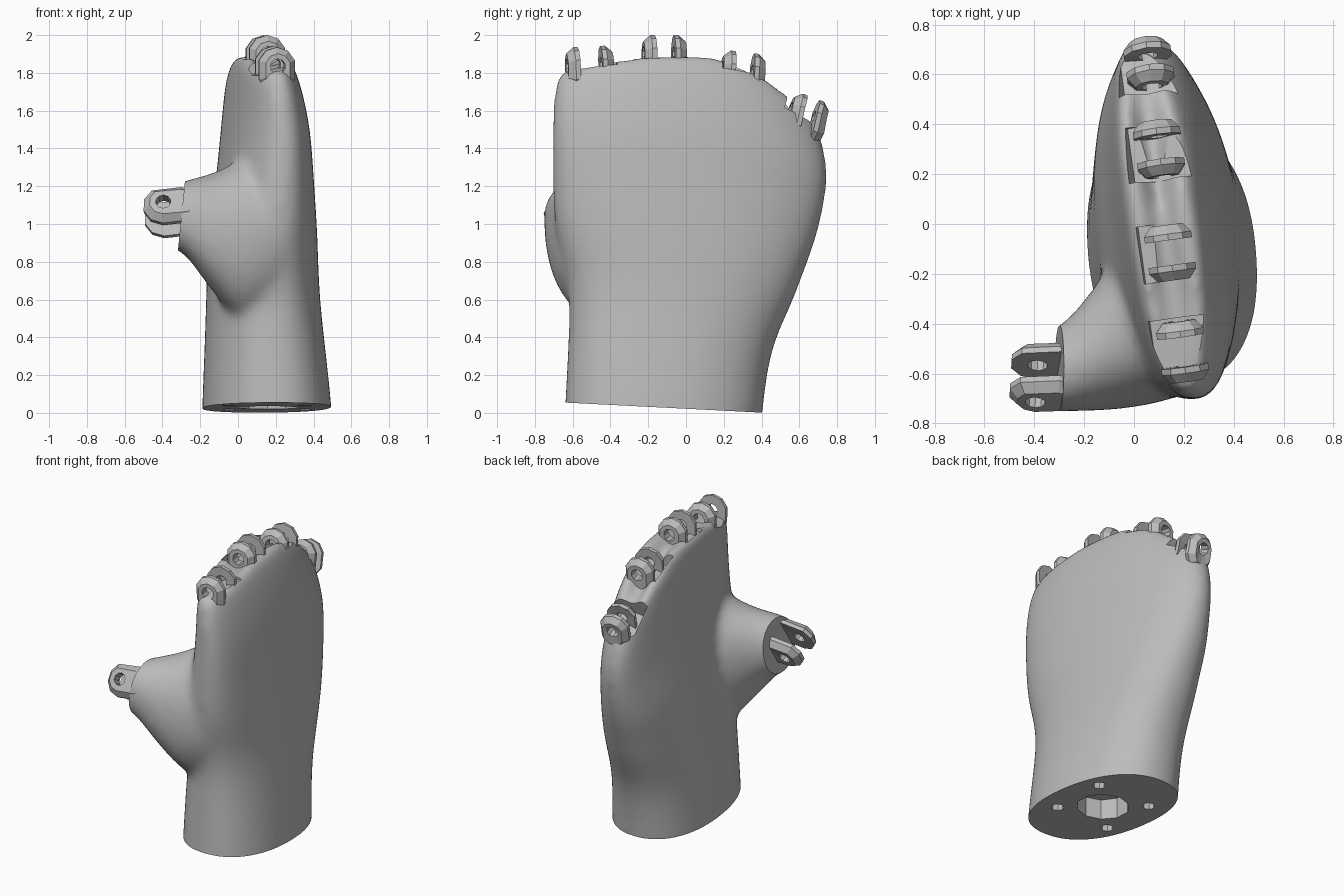
import bpy, bmesh, math
from mathutils import Vector, Matrix

if "Cube" in bpy.data.objects:
    bpy.data.objects.remove(bpy.data.objects["Cube"], do_unlink=True)

grey = bpy.data.materials.new("light grey plastic")
grey.use_nodes = True
grey.diffuse_color = (0.5, 0.5, 0.5, 1)
grey.node_tree.nodes["Principled BSDF"].inputs["Base Color"].default_value = (0.5, 0.5, 0.5, 1)


def make_object(name, bm):
    bmesh.ops.recalc_face_normals(bm, faces=bm.faces)
    mesh = bpy.data.meshes.new(name)
    bm.to_mesh(mesh)
    bm.free()
    mesh.materials.append(grey)
    obj = bpy.data.objects.new(name, mesh)
    bpy.context.collection.objects.link(obj)
    return obj


def loft(bm, rings):
    loops = [[bm.verts.new(p) for p in ring] for ring in rings]
    n = len(loops[0])
    for a, b in zip(loops, loops[1:]):
        for i in range(n):
            j = (i + 1) % n
            bm.faces.new((a[i], a[j], b[j], b[i]))
    bm.faces.new(loops[0])
    bm.faces.new(loops[-1])


def oval(count, power):
    for i in range(count):
        a = 2 * math.pi * i / count
        c, s = math.cos(a), math.sin(a)
        yield (math.copysign(abs(c) ** (2 / power), c),
               math.copysign(abs(s) ** (2 / power), s))


def knuckle_drop(y):
    return 0.36 * (y / 0.7) ** 2.2 if y > 0 else 0.09 * (y / 0.66) ** 2


def box(bm, centre, size, rotation=Matrix()):
    bmesh.ops.create_cube(bm, size=1, matrix=Matrix.Translation(centre)
                          @ rotation @ Matrix.Diagonal((*size, 1)))


# Palm and wrist: height, centre x, centre y, half width, half depth, shear
palm_rows = [
    (-0.20, .145, -.13, .350, .52, -.08), (0, .145, -.12, .342, .525, -.08),
    (0.35, .135, -.09, .315, .535, -.08), (0.60, .130, -.025, .295, .59, -.08),
    (0.80, .130, -.01, .287, .635, -.08), (1.00, .130, -.008, .275, .695, -.10),
    (1.30, .145, .015, .232, .722, -.12), (1.50, .147, .022, .213, .73, -.13),
    (1.68, .138, .018, .183, .725, -.135), (1.80, .125, .01, .160, .71, -.137),
    (1.89, .117, 0, .130, .68, -.137), (1.92, .115, 0, .085, .63, -.137)]
bm = bmesh.new()
rings = []
for z, cx, cy, hx, hy, shear in palm_rows:
    ring = []
    for u, v in oval(48, 2.25 + 0.15 * max(z, 0) / 1.9):
        y = cy + hy * v
        ring.append((cx + hx * u + shear * y, y, z - knuckle_drop(y) * (max(z, 0) / 1.89) ** 2))
    rings.append(ring)
loft(bm, rings)

# Thumb mound: x, centre y, centre z, half depth, half height
thumb_rows = [
    (.30, -.33, .94, .32, .38), (.16, -.35, .92, .353, .43),
    (.04, -.38, .90, .352, .46), (-.05, -.425, .92, .318, .39),
    (-.12, -.475, .95, .275, .325), (-.20, -.53, .99, .223, .265),
    (-.28, -.58, 1.04, .175, .19), (-.42, -.61, 1.05, .145, .15)]
loft(bm, [[(x, cy + ry * u, cz + rz * v) for u, v in oval(32, 2.1)]
          for x, cy, cz, ry, rz in thumb_rows])
palm = make_object("palm", bm)

# Hinge positions: centre, axis, half gap, radius
row = Vector((-.137, 1, 0))
hinges = {
    "first_finger": (Vector((.195, -.51, 1.84)), row + Vector((0, 0, .05)), .06, .10),
    "second_finger": (Vector((.145, -.115, 1.90)), row, .05, .10),
    "third_finger": (Vector((.10, .30, 1.81)), row + Vector((0, 0, -.12)), .05, .10),
    "fourth_finger": (Vector((.06, .64, 1.575)), row + Vector((0, 0, -.38)), .035, .10),
    "thumb": (Vector((-.39, -.615, 1.06)), Vector((.05, .85, -.5)), .055, .11)}

# Cutters: slanted wrist end, thumb end and finger pockets
bm = bmesh.new()
box(bm, (0, .025, -.48), (3, 3, 1), Matrix.Rotation(-.051, 4, "X"))
box(bm, (-.55, -.6, 1.05), (.5, .8, .8), Matrix.Rotation(.1, 4, "Y"))
for name, (centre, axis, gap, radius) in hinges.items():
    if name != "thumb":
        tilt = Matrix.Rotation(math.atan2(axis.z, 1), 4, "X") @ Matrix.Rotation(-.25, 4, "Y")
        spin = Matrix.Rotation(.137, 4, "Z")
        box(bm, centre + Vector((-.03, 0, .12)), (.25, 2 * gap + .13, .3), spin @ tilt)
shape_cutter = make_object("shape_cutter", bm)

# Cutters: wrist socket and four screw holes
bm = bmesh.new()
wrist = Vector((.155, -.115, 0))


def bore(offset, radius, depth, sides):
    bmesh.ops.create_cone(bm, cap_ends=True, segments=sides, radius1=radius, radius2=radius,
                          depth=2 * depth, matrix=Matrix.Translation(wrist + Vector(offset)))


bore((0, 0, 0), .165, .17, 10)
for sx in (-1, 1):
    for sy in (-1, 1):
        bore((.2 * sx, .2 * sy, 0), .042, .14, 8)
hole_cutter = make_object("hole_cutter", bm)

# Blend palm and thumb into one skin, then cut
sub = palm.modifiers.new("round", "SUBSURF")
sub.levels = sub.render_levels = 2
remesh = palm.modifiers.new("merge", "REMESH")
remesh.mode = "VOXEL"
remesh.voxel_size = .02
smooth = palm.modifiers.new("blend", "SMOOTH")
smooth.factor = .5
smooth.iterations = 30
for cutter in (shape_cutter, hole_cutter):
    cut = palm.modifiers.new("cut", "BOOLEAN")
    cut.operation = "DIFFERENCE"
    cut.solver = "EXACT"
    cut.object = cutter
    cutter.hide_render = True
bpy.ops.object.select_all(action="DESELECT")
bpy.context.view_layer.objects.active = palm
palm.select_set(True)
for name in [m.name for m in palm.modifiers]:
    bpy.ops.object.modifier_apply(modifier=name)
for cutter in (shape_cutter, hole_cutter):
    bpy.data.objects.remove(cutter, do_unlink=True)
bpy.ops.object.shade_smooth_by_angle(angle=math.radians(32))


# Hinge lugs: domed outside, flat inside, with a pin hole and a root into the palm
def lug(name, centre, axis, radius, root):
    bm = bmesh.new()
    sides, hole = 10, .04
    profile = [(hole, 0), (radius, 0), (radius, .025), (radius * .68, .062), (hole, .062)]
    turn = axis.to_track_quat("Z", "Y").to_matrix()
    loops = []
    for i in range(sides):
        a = 2 * math.pi * (i + .5) / sides
        loop = []
        for r, h in profile:
            p = turn @ Vector((r * math.cos(a), r * math.sin(a), h))
            spoke = p - axis * h
            if r > hole and spoke.dot(root) > 0:
                p += root
            loop.append(bm.verts.new(centre + p))
        loops.append(loop)
    for i in range(sides):
        a, b = loops[i], loops[(i + 1) % sides]
        for j in range(len(profile)):
            k = (j + 1) % len(profile)
            bm.faces.new((a[j], b[j], b[k], a[k]))
    make_object(name, bm)


for name, (centre, axis, gap, radius) in hinges.items():
    axis = axis.normalized()
    root = Vector((.09, 0, 0)) if name == "thumb" else Vector((0, 0, -.04))
    for side, label in ((-1, "front"), (1, "back")):
        lug(f"{name}_{label}_lug", centre + axis * gap * side, axis * side, radius, root)
